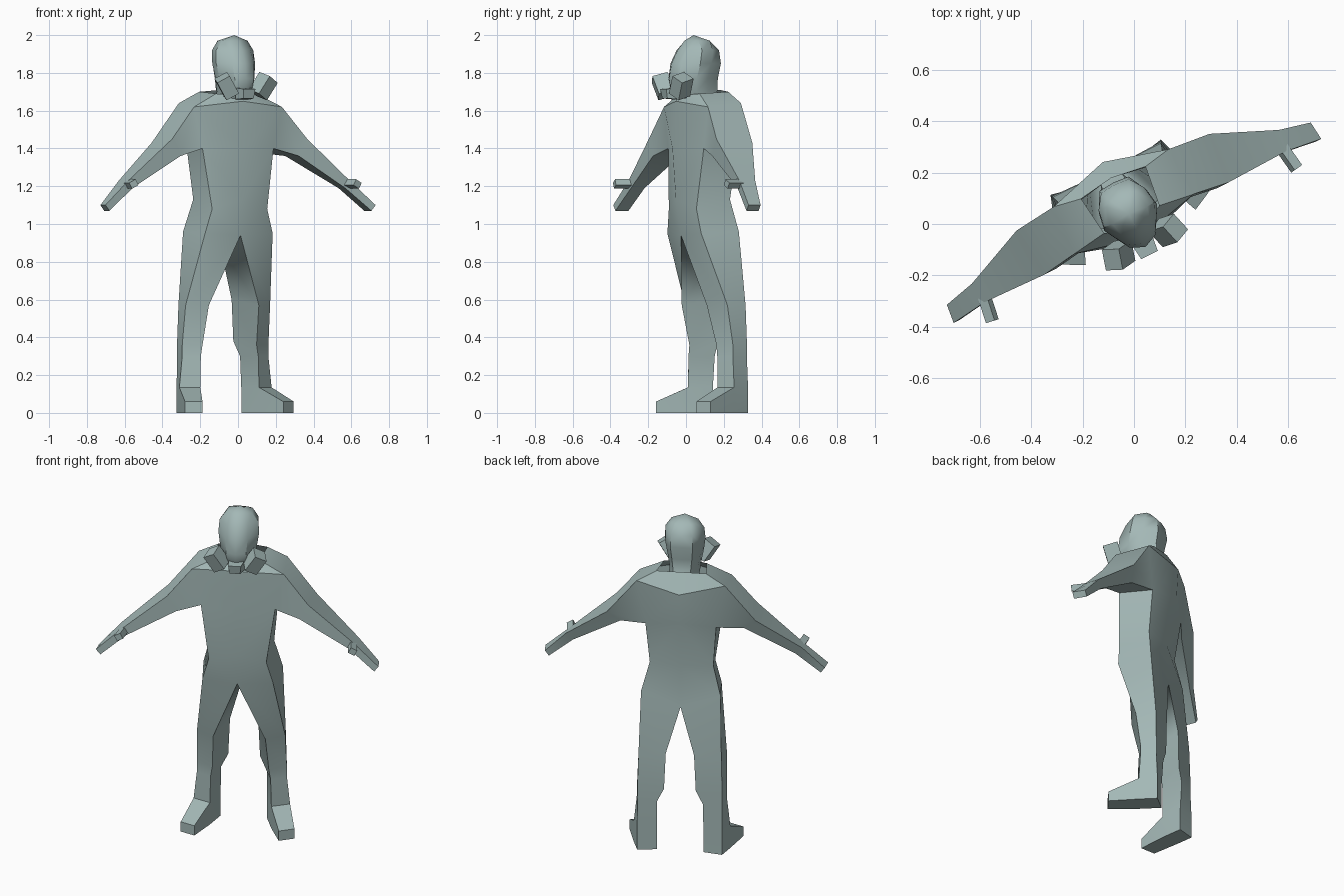
import bpy, bmesh, math
from mathutils import Matrix, Vector

cube = bpy.data.objects.get("Cube")
if cube:
    bpy.data.objects.remove(cube, do_unlink=True)

TURN = math.radians(26.6)

mat = bpy.data.materials.new("pale grey teal")
mat.use_nodes = True
COLOUR = (0.37, 0.48, 0.47, 1)
mat.diffuse_color = COLOUR
mat.node_tree.nodes["Principled BSDF"].inputs["Base Color"].default_value = COLOUR


def loft(bm, rings, closed=True, skip=(), cap=False):
    """Skin a list of point rings with quads, leaving out skipped (ring, column) faces."""
    vs = [[bm.verts.new(p) for p in ring] for ring in rings]
    n = len(rings[0])
    for i in range(len(vs) - 1):
        for j in range(n if closed else n - 1):
            if (i, j) not in skip:
                k = (j + 1) % n
                bm.faces.new((vs[i][j], vs[i][k], vs[i + 1][k], vs[i + 1][j]))
    if cap:
        bm.faces.new(vs[-1])


def finish(name, bm):
    """Turn a left half into a mirrored, turned, smooth-by-angle object."""
    bmesh.ops.remove_doubles(bm, verts=bm.verts, dist=0.0005)
    bmesh.ops.recalc_face_normals(bm, faces=bm.faces)
    me = bpy.data.meshes.new(name)
    bm.to_mesh(me)
    bm.free()
    me.materials.append(mat)
    ob = bpy.data.objects.new(name, me)
    bpy.context.collection.objects.link(ob)
    ob.rotation_euler.z = TURN
    ob.modifiers.new("mirror", "MIRROR").use_clip = True
    bpy.ops.object.select_all(action="DESELECT")
    ob.select_set(True)
    bpy.context.view_layer.objects.active = ob
    bpy.ops.object.shade_smooth_by_angle(angle=math.radians(35))
    return ob


def box(bm, size, place):
    bmesh.ops.create_cube(bm, size=1, matrix=place @ Matrix.Diagonal((*size, 1)))


# Suit torso: half rings of front centre, front side, back side, back centre
hip = [(0, -.03, .94), (.2, -.01, .95), (.225, .2, .96), (0, .21, .88)]
waist = [(0, -.06, 1.13), (.163, -.02, 1.08), (.18, .17, 1.13), (0, .2, 1.13)]
armpit = [(0, -.08, 1.4), (.21, 0, 1.4), (.2, .2, 1.38), (0, .26, 1.42)]
shoulder = [(0, -.06, 1.65), (.26, 0, 1.62), (.25, .2, 1.64), (0, .27, 1.6)]
collar = [(0, -.04, 1.68), (.12, .02, 1.69), (.14, .18, 1.7), (0, .2, 1.71)]
suit = bmesh.new()
loft(suit, [hip, waist, armpit, shoulder, collar], closed=False, skip={(2, 1)})

# Legs: inner front, outer front, outer back, inner back
knee = [(.148, .049, .57), (.25, .12, .57), (.235, .235, .57), (.08, .235, .6)]
shin = [(.16, .1, .36), (.255, .15, .36), (.24, .24, .38), (.09, .235, .38)]
ankle = [(.17, .1, .3), (.255, .15, .3), (.24, .24, .3), (.13, .235, .3)]
boot = [(.174, .099, .135), (.273, .148, .135), (.24, .247, .135), (.132, .225, .135)]
loft(suit, [hip, knee, shin, ankle, boot])

# Boots: run from heel to toe
i_f, o_f, o_b, i_b = boot


def foot_ring(inner, outer):
    return [inner, outer, (*outer[:2], 0), (*inner[:2], 0)]


toe = foot_ring((.239, -.058, .06), (.322, -.016, .06))
heel = foot_ring(i_b, o_b)
loft(suit, [heel, foot_ring(i_f, o_f), toe], skip={(0, 0)}, cap=True)
suit.faces.new([suit.verts.new(p) for p in heel])

# Arms and hands: top front, bottom front, bottom back, top back
arm_root = [shoulder[1], armpit[1], armpit[2], shoulder[2]]
elbow = [(.4, -.02, 1.45), (.35, -.02, 1.36), (.35, .14, 1.36), (.42, .182, 1.43)]
wrist = [(.655, -.012, 1.23), (.63, -.01, 1.19), (.63, .07, 1.19), (.668, .075, 1.23)]
fingers = [(.8, -.03, 1.1), (.775, -.03, 1.07), (.77, .045, 1.07), (.792, .045, 1.1)]
loft(suit, [arm_root, elbow, wrist, fingers], cap=True)
box(suit, (.04, .1, .035), Matrix.Translation((.655, -.042, 1.212))
    @ Matrix.Rotation(.15, 4, "Z") @ Matrix.Rotation(.5, 4, "Y"))
finish("protective_suit", suit)

# Hood: half rings with a ridge down the face
hood = bmesh.new()


def hood_ring(z, w, front, back):
    mid = front * .5 + back * .5
    return [(0, front, z), (w * .55, front + .025, z), (w, mid - .02, z),
            (w * .9, mid + .05, z), (w * .55, back - .005, z), (0, back, z)]


loft(hood, [hood_ring(1.64, .085, -.03, .2), hood_ring(1.7, .09, -.09, .165),
            hood_ring(1.77, .103, -.1, .165), hood_ring(1.85, .115, -.085, .18),
            hood_ring(1.92, .11, -.05, .17), hood_ring(1.97, .075, -.01, .125),
            [(0, .04, 2)] * 3 + [(0, .07, 1.995)] * 3][:-1], closed=False)
rim = hood_ring(1.97, .075, -.01, .125)
crown = Vector((0, .045, 2))
for a, b in zip(rim, rim[1:]):
    hood.faces.new([hood.verts.new(p) for p in (a, b, crown)])
finish("hood", hood)

# Breathing mask: two splayed filters and a centre outlet
filters = bmesh.new()
box(filters, (.075, .085, .11), Matrix.Translation((.108, -.082, 1.73))
    @ Matrix.Rotation(.42, 4, "Z") @ Matrix.Rotation(.5, 4, "Y") @ Matrix.Rotation(.3, 4, "X"))
finish("mask_filters", filters)

outlet = bmesh.new()
loft(outlet, [[(0, -.06, 1.72), (.045, -.06, 1.72), (.045, -.06, 1.66), (0, -.06, 1.66)],
              [(0, -.135, 1.715), (.036, -.135, 1.715), (.03, -.125, 1.665), (0, -.125, 1.665)]],
     skip={(0, 3)}, cap=True)
finish("mask_outlet", outlet)
